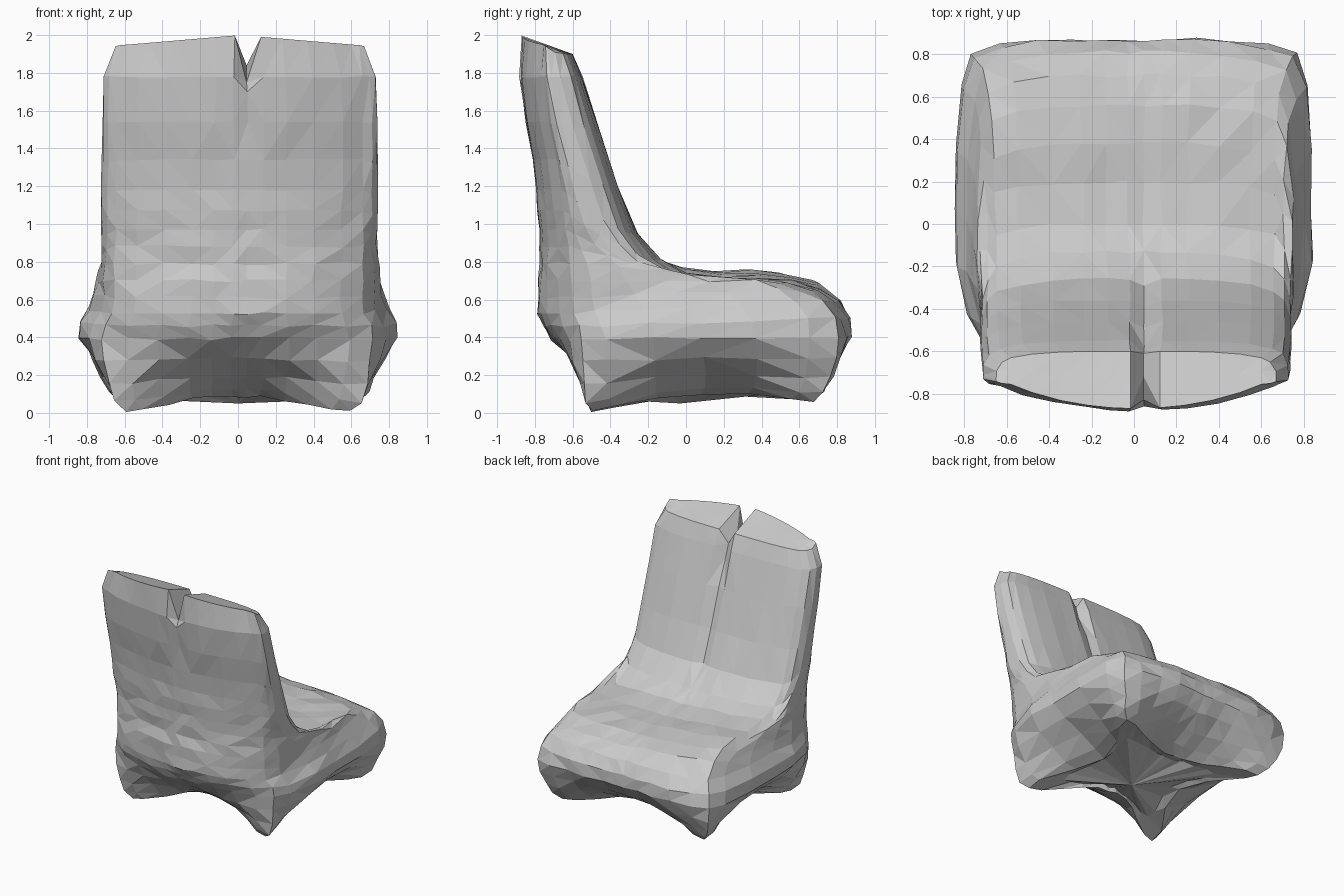
import bpy, bmesh, random
from math import sqrt

if "Cube" in bpy.data.objects:
    bpy.data.objects.remove(bpy.data.objects["Cube"])
random.seed(4)

grey = bpy.data.materials.new("plain grey")
grey.use_nodes = True
colour = (0.6, 0.6, 0.6, 1)
grey.diffuse_color = colour
grey.node_tree.nodes["Principled BSDF"].inputs["Base Color"].default_value = colour

# Outline stations: columns across the chair (dense at the notch) and along each end
NOTCH = .06
cols = [-1, -.83, -.6, -.38, -.2, -.045, NOTCH, .19, .38, .6, .83, 1]
ends = [-.8, -.4, 0, .4, .8]
outline = ([(u, -1) for u in cols] + [(1, v) for v in ends]
           + [(u, 1) for u in reversed(cols)] + [(-1, v) for v in reversed(ends)])

# Levels: front height, rear height, half width, front y, rear y, inward pinch between the feet
levels = [(.07, .07, .46, -.36, .46, .3),
          (.01, .01, .71, -.57, .74, .5), (.06, .06, .77, -.61, .80, .4),
          (.15, .15, .81, -.64, .85, .27), (.27, .27, .84, -.69, .875, .12),
          (.39, .40, .855, -.73, .885, .02), (.46, .50, .84, -.76, .87, 0),
          (.53, .59, .79, -.78, .81, 0), (.61, .66, .765, -.785, .70, 0),
          (.70, .70, .75, -.78, .56, 0), (.79, .715, .74, -.77, .38, 0),
          (.88, .71, .735, -.77, .20, 0), (.97, .735, .73, -.775, .0, 0),
          (1.07, .81, .73, -.785, -.13, 0), (1.18, .95, .73, -.79, -.26, 0),
          (1.34, 1.2, .73, -.81, -.36, 0), (1.54, 1.5, .73, -.85, -.46, 0),
          (1.78, 1.78, .72, -.88, -.55, 0), (1.95, 1.92, .66, -.87, -.60, 0)]


def clamp(t):
    return max(0, min(1, t))


def place(u, v, level):
    """Turn an outline station into a point of the given level."""
    z_front, z_rear, width, front, rear, pinch = level
    z = z_front + (z_rear - z_front) * (v + 1) / 2
    # rounded corners, softer on the sitting side of the backrest
    round_y = .4 + (.4 * clamp((z_rear - .7) / .1) if v > 0 else 0)
    x = u * sqrt(1 - .4 * v ** 4 / 2)
    y = v * sqrt(1 - round_y * u ** 4 / 2)
    gap = (1 - min(abs(u), abs(v)) ** 2) ** 1.4
    if abs(v) == 1:
        y *= 1 - pinch * gap
    if abs(u) == 1:
        x *= 1 - pinch * gap
    x *= width
    y = (front + rear) / 2 + y * (rear - front) / 2
    # the outer face of the backrest bows away at its sides
    y += .1 * u * u * clamp(-v) * clamp((z - .1) / .3)
    # feet: arches between them, the rear pair shorter
    z += .15 * pinch * gap
    if z < .4:
        z += .05 * max(0, y + .3) * (.4 - z) / .4
    # seat: narrows towards the backrest, one side slightly raised
    x *= 1 - .09 * clamp((-.2 - y) / .5) * clamp((.75 - z) / .3)
    if v == 1 and .65 < z < .8:
        z += .06 * clamp(-u) - .02 * u * u
    # backrest: shallow central channel, sloped top and notch
    if u == NOTCH and abs(v) == 1:
        if v > 0 and z > .85:
            y -= .03
        if v < 0 and z > 1.4:
            y += .02
    if level is levels[-1]:
        z += .05 * (1 - abs(u)) * (v < 0) - .02 * (v > 0)
        if u == NOTCH:
            z = 1.75 if v < 0 else 1.8
            y += .02
    elif u == NOTCH and z > 1.7:
        z -= .08
    else:
        rough = .009 if z < .9 else .005
        x, y, z = (c + random.uniform(-rough, rough) for c in (x, y, z))
    return x + .01 * clamp(z - .3), y, max(z, 0)


bm = bmesh.new()
rings = [[bm.verts.new(place(u, v, lev)) for u, v in outline] for lev in levels]
n = len(outline)
for low, high in zip(rings, rings[1:]):
    for i in range(n):
        j = (i + 1) % n
        bm.faces.new((low[i], low[j], high[j], high[i]))

# Underside: closes to a slightly bulging middle
middle = bm.verts.new((0, -.03, .05))
for i in range(n):
    bm.faces.new((rings[0][(i + 1) % n], rings[0][i], middle))

# Top of the backrest: strips from front edge to rear edge, with a saddle in the notch
top = rings[-1]
nc, ne = len(cols), len(ends)
fronts, rears = top[:nc], top[nc + ne:2 * nc + ne][::-1]
saddles = []
for u, f, r in zip(cols, fronts, rears):
    mid = (f.co + r.co) / 2
    if u == NOTCH:
        mid.z = 1.84
    saddles.append(bm.verts.new(mid))
for a, b in ((fronts, saddles), (saddles, rears)):
    for i in range(nc - 1):
        bm.faces.new((a[i], a[i + 1], b[i + 1], b[i]))
bm.faces.new([saddles[-1], fronts[-1]] + top[nc:nc + ne] + [rears[-1]])
bm.faces.new([saddles[0], rears[0]] + top[2 * nc + ne:] + [fronts[0]])

bmesh.ops.triangulate(bm, faces=bm.faces[:], quad_method='SHORT_EDGE')
bmesh.ops.recalc_face_normals(bm, faces=bm.faces[:])

mesh = bpy.data.meshes.new("chair_body")
bm.to_mesh(mesh)
bm.free()
mesh.materials.append(grey)
chair = bpy.data.objects.new("chair_body", mesh)
bpy.context.collection.objects.link(chair)
